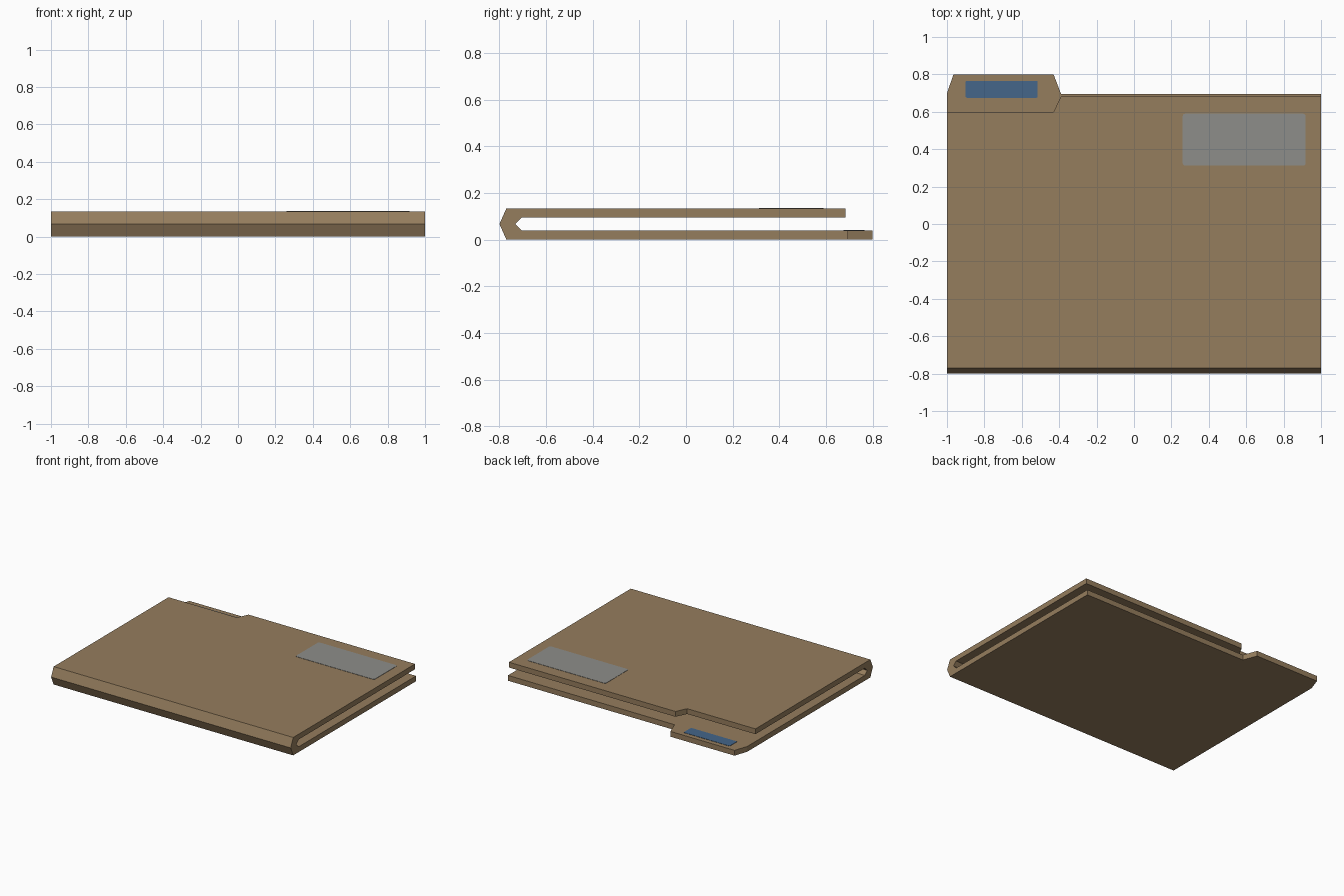
import bpy, bmesh, math

if "Cube" in bpy.data.objects:
    bpy.data.objects.remove(bpy.data.objects["Cube"])


def material(name, color):
    m = bpy.data.materials.new(name)
    m.diffuse_color = (*color, 1)
    m.use_nodes = True
    m.node_tree.nodes["Principled BSDF"].inputs["Base Color"].default_value = m.diffuse_color
    return m


def add_object(name, bm, mat):
    bmesh.ops.recalc_face_normals(bm, faces=bm.faces[:])
    mesh = bpy.data.meshes.new(name)
    bm.to_mesh(mesh)
    bm.free()
    mesh.materials.append(mat)
    obj = bpy.data.objects.new(name, mesh)
    bpy.context.collection.objects.link(obj)
    return obj


manila = material("manila brown", (0.30, 0.205, 0.110))
grey = material("label grey", (0.27, 0.27, 0.255))
blue = material("tab blue", (0.058, 0.132, 0.255))

H, T = 0.135, 0.04      # total height, panel thickness


# Folder: folded V-spine profile swept along x; the back edges of the
# two panels change per section to form the tab and the notch
def profile(back_low, back_top):
    return [(back_low, 0), (-0.77, 0), (-0.80, H / 2), (-0.77, H),
            (back_top, H), (back_top, H - T), (-0.705, H - T),
            (-0.732, H / 2), (-0.705, T), (back_low, T)]


# x, back edge of lower panel, back edge of upper panel
stations = [(-1, 0.70, 0.60), (-0.965, 0.80, 0.60), (-0.43, 0.80, 0.60),
            (-0.39, 0.695, 0.683), (1, 0.695, 0.683)]
bm = bmesh.new()
rings = [[bm.verts.new((x, y, z)) for y, z in profile(low, top)]
         for x, low, top in stations]
for a, b in zip(rings, rings[1:]):
    for i in range(len(a)):
        j = (i + 1) % len(a)
        bm.faces.new((a[i], a[j], b[j], b[i]))
bm.faces.new(rings[0])
bm.faces.new(rings[-1])
bmesh.ops.recalc_face_normals(bm, faces=bm.faces[:])
bmesh.ops.dissolve_limit(bm, angle_limit=math.radians(1),
                         verts=bm.verts[:], edges=bm.edges[:])
add_object("folder", bm, manila)


# Labels: thin plates with slightly rounded corners
def plate(name, x0, x1, y0, y1, z, mat, r=0.014, thick=0.002, steps=3):
    bm = bmesh.new()
    pts = []
    corners = [(x1 - r, y1 - r), (x0 + r, y1 - r),
               (x0 + r, y0 + r), (x1 - r, y0 + r)]
    for k, (cx, cy) in enumerate(corners):
        for s in range(steps + 1):
            a = math.pi / 2 * (k + s / steps)
            pts.append((cx + r * math.cos(a), cy + r * math.sin(a), z))
    face = bm.faces.new([bm.verts.new(p) for p in pts])
    ext = bmesh.ops.extrude_face_region(bm, geom=[face], use_keep_orig=True)
    top = [g for g in ext["geom"] if isinstance(g, bmesh.types.BMVert)]
    bmesh.ops.translate(bm, verts=top, vec=(0, 0, thick))
    return add_object(name, bm, mat)


plate("cover_label", 0.26, 0.918, 0.312, 0.59, H, grey)
plate("tab_label", -0.90, -0.515, 0.675, 0.765, T, blue, r=0.006)
